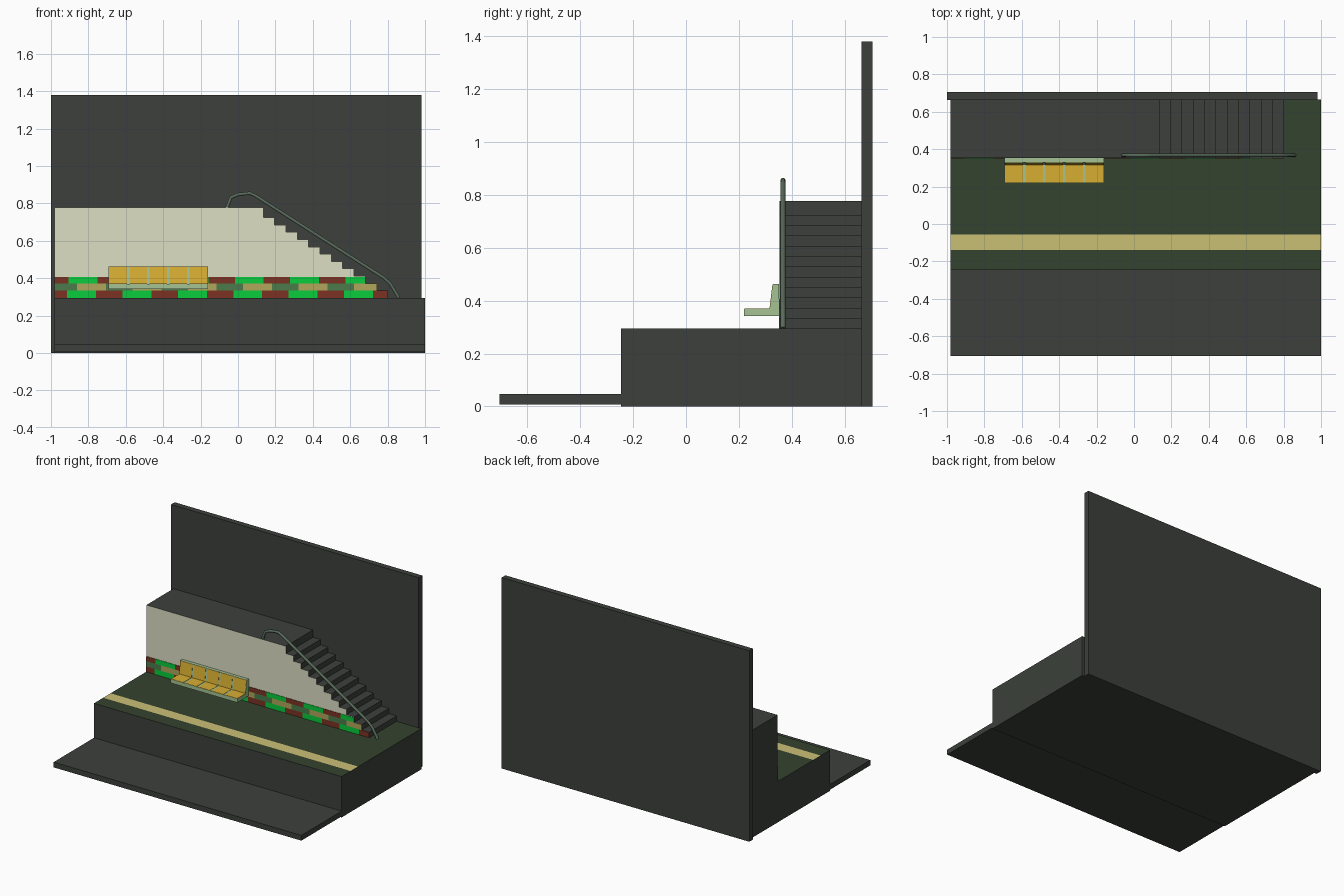
import bpy, bmesh
from mathutils import Vector

if "Cube" in bpy.data.objects:
    bpy.data.objects.remove(bpy.data.objects["Cube"])


def mat(name, hexcol):
    lin = [(int(hexcol[i:i + 2], 16) / 255) ** 2.2 for i in (0, 2, 4)]
    m = bpy.data.materials.new(name)
    m.diffuse_color = (*lin, 1)
    m.use_nodes = True
    m.node_tree.nodes["Principled BSDF"].inputs["Base Color"].default_value = m.diffuse_color
    return m


CONCRETE = mat("concrete", "3E423D")
FLOOR = mat("floor_green", "374532")
STRIPE = mat("stripe_yellow", "C9BF74")
CREAM = mat("cream", "DBDEC2")
RED = mat("tile_red", "7A3527")
GREEN = mat("tile_green", "12CC3E")
TAN = mat("tile_tan", "AFA45C")
MOSS = mat("tile_moss", "4C7A4C")
FRAME = mat("bench_frame", "A3C293")
SEAT = mat("bench_yellow", "D6AC35")
RAIL = mat("rail_metal", "5A6B5C")


def finish(name, bm, mats):
    bmesh.ops.recalc_face_normals(bm, faces=bm.faces)
    me = bpy.data.meshes.new(name)
    bm.to_mesh(me)
    bm.free()
    for m in mats:
        me.materials.append(m)
    ob = bpy.data.objects.new(name, me)
    bpy.context.collection.objects.link(ob)
    return ob


def add_box(bm, lo, hi, index=0):
    """Add an axis-aligned box between two corners."""
    vs = bmesh.ops.create_cube(bm, size=1)["verts"]
    for v in vs:
        v.co = Vector([lo[i] if v.co[i] < 0 else hi[i] for i in range(3)])
    for f in {f for v in vs for f in v.link_faces}:
        f.material_index = index


def box(name, lo, hi, m):
    bm = bmesh.new()
    add_box(bm, lo, hi)
    return finish(name, bm, [m])


def prism(name, profile, place, lo, hi, mats, sides={}, cap=0):
    """Extrude a 2D profile; sides maps an edge number to a material."""
    bm = bmesh.new()
    a, b = ([bm.verts.new(place(p, q, d)) for p, q in profile] for d in (lo, hi))
    bm.faces.new(a).material_index = cap
    bm.faces.new(b)
    n = len(profile)
    for i in range(n):
        j = (i + 1) % n
        bm.faces.new((a[i], a[j], b[j], b[i])).material_index = sides.get(i, 0)
    return finish(name, bm, mats)


def along_x(p, q, d):
    return (d, p, q)


def along_y(p, q, d):
    return (p, d, q)


L, R, DECK = -0.98, 1.0, 0.295

# Back wall and track bed
box("back_wall", (-1.0, 0.663, 0), (0.98, 0.705, 1.38), CONCRETE)
box("track_bed", (L, -0.705, 0.008), (R, -0.245, 0.046), CONCRETE)

# Platform with green floor and yellow safety stripe
prism("platform",
      [(-0.245, 0), (0.665, 0), (0.665, DECK), (-0.055, DECK), (-0.14, DECK), (-0.245, DECK)],
      along_x, L, R, [CONCRETE, FLOOR, STRIPE], {2: 1, 3: 2, 4: 1})

# Landing and staircase with a cream front face
steps, tread, riser, x0 = 12, 0.0607, 0.039, 0.135
profile = [(L, DECK), (L, 0.777), (x0, 0.777)]
for i in range(1, steps):
    z = DECK + (steps - i) * riser
    profile += [(x0 + (i - 1) * tread, z), (x0 + i * tread, z)]
profile.append((x0 + (steps - 1) * tread, DECK))
prism("staircase", profile, along_y, 0.354, 0.664, [CONCRETE, CREAM], cap=1)

# Three rows of alternating wall tiles, one per bottom step
bm = bmesh.new()
rows = [(-0.913, 1, 0), (-0.86, 2, 3), (-0.905, 1, 0)]
for r, (start, first, second) in enumerate(rows):
    z0, z1 = DECK + r * riser, DECK + (r + 1) * riser
    z1 = min(z1, 0.407)
    end = x0 + (steps - 1 - r) * tread
    add_box(bm, (L, 0.351, z0), (start, 0.355, z1), second)
    x, k = start, 0
    while x < end - 0.001:
        w = (0.154, 0.142)[k % 2]
        add_box(bm, (x, 0.351, z0), (min(x + w, end), 0.355, z1), (first, second)[k % 2])
        x, k = x + w, k + 1
finish("wall_tiles", bm, [RED, GREEN, TAN, MOSS])

# Bench frame with five yellow panels on seat and back
BL, BR = -0.692, -0.16
prism("bench_frame",
      [(0.22, 0.342), (0.352, 0.342), (0.352, 0.463), (0.329, 0.463), (0.318, 0.369), (0.22, 0.369)],
      along_x, BL, BR, [FRAME])
pitch, gap = (BR - BL) / 5, 0.007
for i in range(5):
    a = BL + i * pitch + (gap if i else 0.001)
    b = BL + (i + 1) * pitch - (gap if i < 4 else 0.001)
    prism(f"bench_panel_{i + 1}",
          [(0.221, 0.368), (0.32, 0.368), (0.331, 0.462), (0.327, 0.462), (0.316, 0.371), (0.221, 0.371)],
          along_x, a, b, [SEAT])

# Bent handrail tube
cu = bpy.data.curves.new("handrail", "CURVE")
cu.dimensions = "3D"
cu.bevel_depth = 0.01
cu.bevel_resolution = 1
cu.use_fill_caps = True
path = [(-0.06, 0.775), (-0.038, 0.832), (0.0, 0.848), (0.062, 0.855), (0.09, 0.843),
        (0.78, 0.402), (0.815, 0.37), (0.86, DECK)]
sp = cu.splines.new("POLY")
sp.points.add(len(path) - 1)
for pt, (x, z) in zip(sp.points, path):
    pt.co = (x, 0.367, z, 1)
cu.materials.append(RAIL)
rail = bpy.data.objects.new("handrail", cu)
bpy.context.collection.objects.link(rail)
